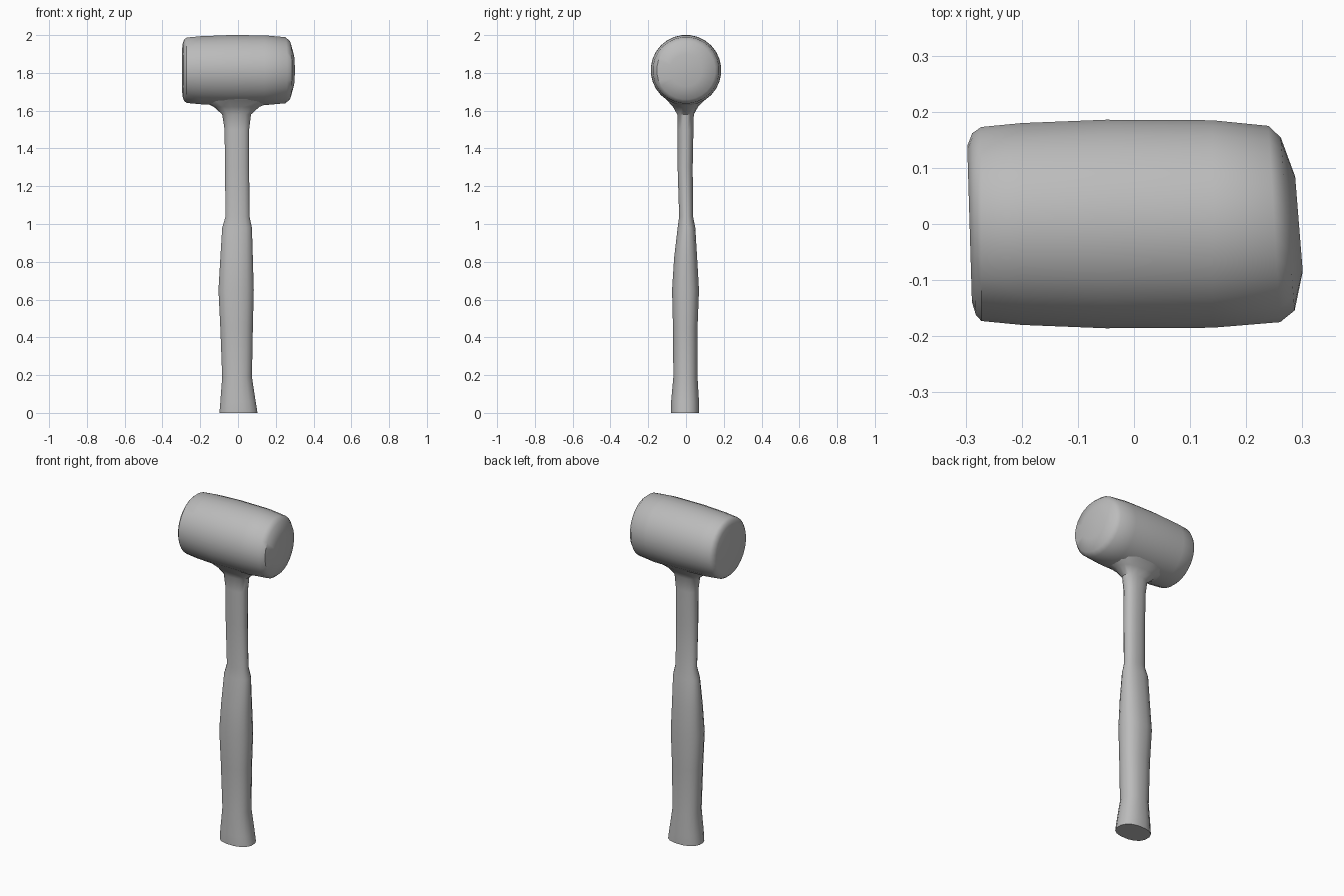
import bpy, bmesh, math

cube = bpy.data.objects.get("Cube")
if cube:
    bpy.data.objects.remove(cube)

grey = bpy.data.materials.new("plain grey")
COLOUR = (0.5, 0.5, 0.5, 1)
grey.diffuse_color = COLOUR
grey.use_nodes = True
grey.node_tree.nodes["Principled BSDF"].inputs["Base Color"].default_value = COLOUR


def loft(name, rings):
    """Skin a list of point rings and cap both ends."""
    bm = bmesh.new()
    loops = [[bm.verts.new(p) for p in ring] for ring in rings]
    n = len(loops[0])
    for a, b in zip(loops, loops[1:]):
        for i in range(n):
            j = (i + 1) % n
            bm.faces.new((a[i], a[j], b[j], b[i]))
    bm.faces.new(loops[0])
    bm.faces.new(loops[-1])
    bmesh.ops.recalc_face_normals(bm, faces=bm.faces)
    mesh = bpy.data.meshes.new(name)
    bm.to_mesh(mesh)
    bm.free()
    mesh.materials.append(grey)
    obj = bpy.data.objects.new(name, mesh)
    bpy.context.collection.objects.link(obj)
    bpy.ops.object.select_all(action="DESELECT")
    obj.select_set(True)
    bpy.context.view_layer.objects.active = obj
    bpy.ops.object.shade_smooth_by_angle(angle=math.radians(38))
    return obj


def circle(n, power=1.0):
    """Unit outline; a power below one squares it off."""
    for i in range(n):
        t = math.tau * (i + 0.5) / n
        c, s = math.cos(t), math.sin(t)
        yield (math.copysign(abs(c) ** power, c),
               math.copysign(abs(s) ** power, s))


# Handle: z, left edge, right edge, back-to-front edges
handle_profile = [
    (0.0, -0.10, 0.105, -0.08, 0.07),
    (0.06, -0.095, 0.095, -0.08, 0.07),
    (0.19, -0.085, 0.075, -0.068, 0.062),
    (0.45, -0.095, 0.08, -0.07, 0.062),
    (0.65, -0.105, 0.085, -0.075, 0.07),
    (0.82, -0.095, 0.08, -0.064, 0.06),
    (0.98, -0.085, 0.075, -0.045, 0.05),
    (1.04, -0.067, 0.062, -0.037, 0.038),
    (1.3, -0.07, 0.06, -0.045, 0.036),
    (1.5, -0.072, 0.06, -0.045, 0.04),
    (1.58, -0.085, 0.07, -0.047, 0.042),
    (1.62, -0.13, 0.115, -0.07, 0.065),
    (1.655, -0.20, 0.20, -0.102, 0.10),
    (1.7, -0.18, 0.18, -0.143, 0.143),
    (1.76, -0.10, 0.10, -0.17, 0.17),
]
loft("handle", [
    [((x0 + x1) / 2 + c * (x1 - x0) / 2, (y0 + y1) / 2 + s * (y1 - y0) / 2, z)
     for c, s in circle(16, 0.85)]
    for z, x0, x1, y0, y1 in handle_profile])

# Mallet head: x, radius, slant of the ring
head_profile = [
    (-0.293, 0.14, 0.03), (-0.285, 0.163, 0.02), (-0.272, 0.174, 0.0),
    (-0.2, 0.181, 0.0), (-0.05, 0.187, 0.0), (0.14, 0.186, 0.0),
    (0.25, 0.176, 0.06), (0.274, 0.155, 0.08), (0.294, 0.085, 0.08),
]
loft("mallet_head", [
    [(x - slant * r * c, r * c, 1.814 + r * s) for c, s in circle(28)]
    for x, r, slant in head_profile])
